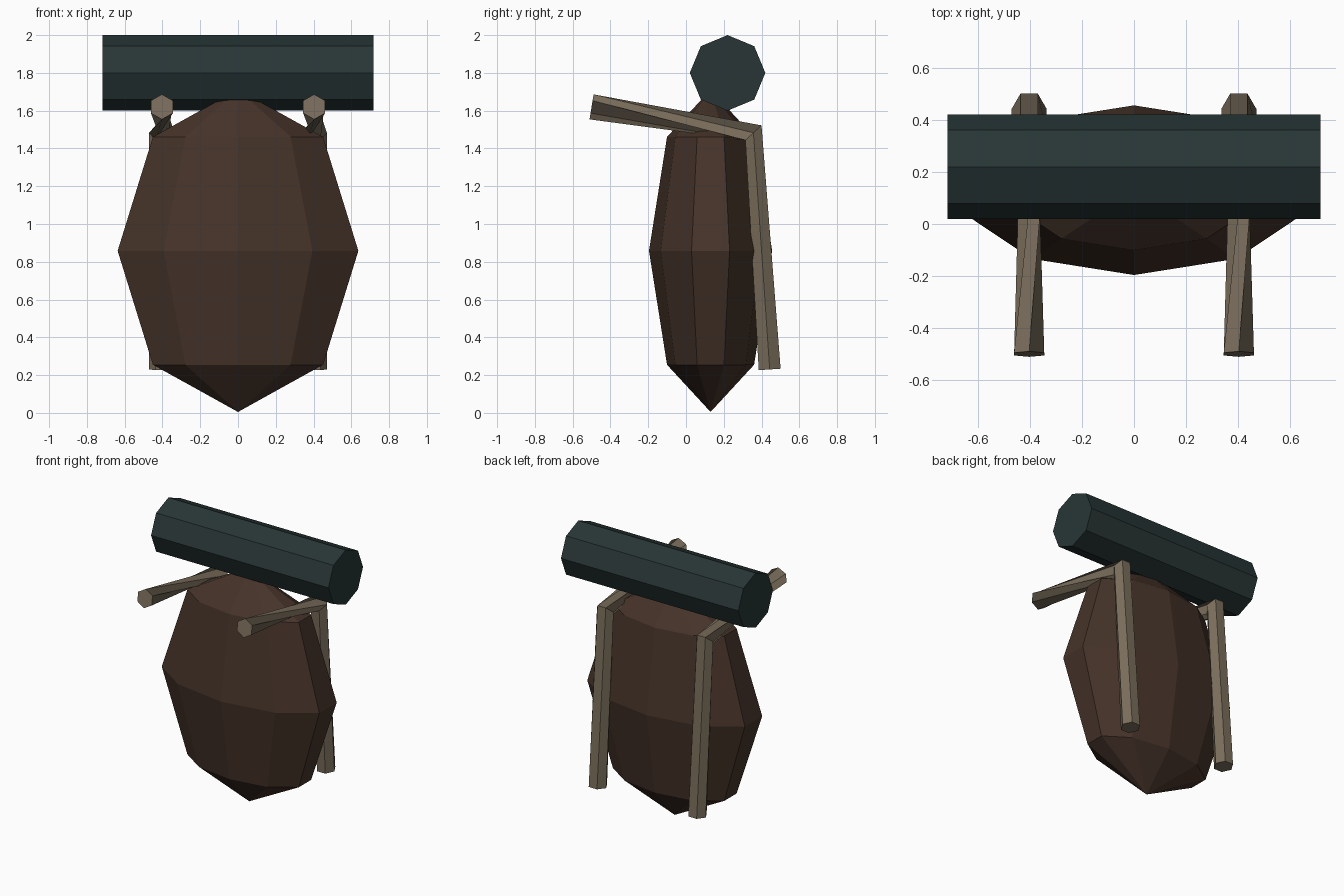
import bpy, bmesh
from math import sin, cos, pi, radians
from mathutils import Vector, Matrix

cube = bpy.data.objects.get("Cube")
if cube:
    bpy.data.objects.remove(cube, do_unlink=True)


def make_material(name, rgb):
    mat = bpy.data.materials.new(name)
    mat.use_nodes = True
    colour = (*rgb, 1.0)
    mat.diffuse_color = colour
    bsdf = mat.node_tree.nodes["Principled BSDF"]
    bsdf.inputs["Base Color"].default_value = colour
    bsdf.inputs["Roughness"].default_value = 0.9
    return mat


brown = make_material("dark brown leather", (0.060, 0.033, 0.022))
teal = make_material("dark teal cloth", (0.021, 0.036, 0.036))
tan = make_material("dusty tan strap", (0.195, 0.155, 0.105))


def finish(name, bm, mat):
    bmesh.ops.recalc_face_normals(bm, faces=bm.faces)
    mesh = bpy.data.meshes.new(name)
    bm.to_mesh(mesh)
    bm.free()
    mesh.materials.append(mat)
    obj = bpy.data.objects.new(name, mesh)
    bpy.context.scene.collection.objects.link(obj)
    return obj


# Faceted bag: a flattened low-poly sphere
bm = bmesh.new()
bmesh.ops.create_uvsphere(bm, u_segments=10, v_segments=4, radius=1)
bmesh.ops.scale(bm, vec=(0.67, 0.326, 0.853), verts=bm.verts)
bmesh.ops.translate(bm, vec=(0, 0.13, 0.858), verts=bm.verts)
finish("bag_body", bm, brown)

# Octagonal bedroll lying across the top
bm = bmesh.new()
bmesh.ops.create_cone(bm, cap_ends=True, segments=8, radius1=0.2, radius2=0.2, depth=1.435,
                      matrix=Matrix.Translation((0, 0.22, 1.8)) @ Matrix.Rotation(pi / 2, 4, "Y"))
finish("bedroll", bm, teal)


# Shoulder straps: hexagonal tube with a quarter twist in the upper arm
def strap(name, x):
    path = [Vector((x, -0.5, 1.62)), Vector((x, 0.357, 1.483)), Vector((x, 0.443, 0.23))]
    first = (path[1] - path[0]).normalized()
    last = (path[2] - path[1]).normalized()
    tangents = [first, (first + last).normalized(), last]
    side = Vector((1, 0, 0))
    bm = bmesh.new()
    rings = []
    for centre, tangent, start in zip(path, tangents, (90, 0, 0)):
        up = side.cross(tangent)
        ring = []
        for i in range(6):
            a = radians(start + 60 * i)
            ring.append(bm.verts.new(centre + 0.067 * (side * cos(a) + up * sin(a))))
        rings.append(ring)
    for lower, upper in zip(rings, rings[1:]):
        for i in range(6):
            j = (i + 1) % 6
            bm.faces.new((lower[i], lower[j], upper[j], upper[i]))
    bm.faces.new(rings[0])
    bm.faces.new(rings[-1])
    finish(name, bm, tan)


strap("left_strap", 0.403)
strap("right_strap", -0.403)
